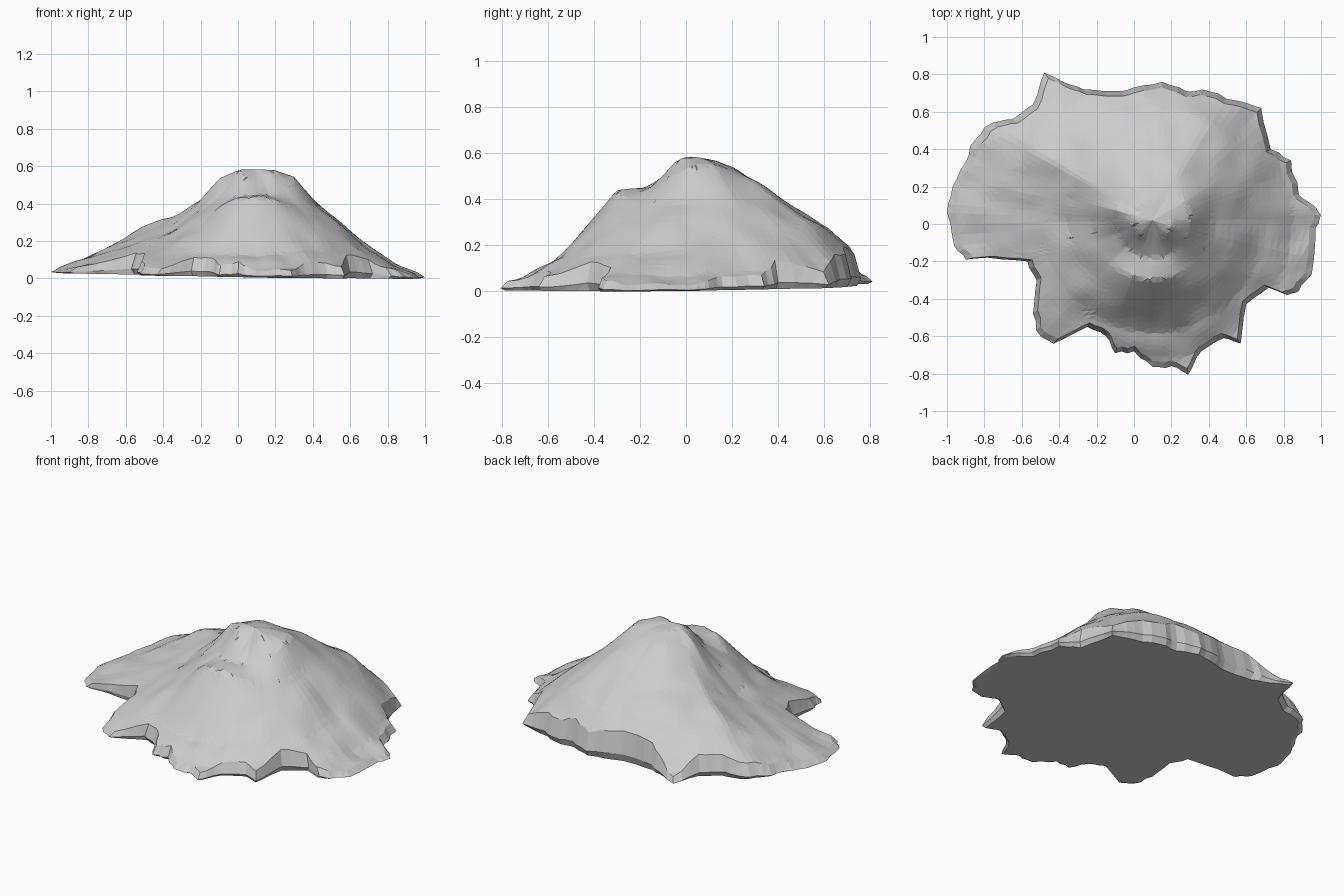
import bpy, bmesh, math
from mathutils import Vector, noise

if "Cube" in bpy.data.objects:
    bpy.data.objects.remove(bpy.data.objects["Cube"])

# Ragged shoreline seen from above (clockwise from the right tip)
OUTLINE = [(1, .05), (.97, -.02), (.95, -.27), (.88, -.36), (.82, -.38), (.72, -.34), (.6, -.43),
           (.57, -.64), (.48, -.61), (.36, -.68), (.29, -.805), (.2, -.76), (.1, -.765), (0, -.68),
           (-.1, -.69), (-.15, -.6), (-.25, -.55), (-.43, -.64), (-.5, -.6), (-.54, -.48),
           (-.52, -.3), (-.57, -.2), (-.78, -.18), (-.9, -.19), (-.96, -.12), (-1, .06),
           (-.97, .2), (-.9, .33), (-.85, .45), (-.76, .54), (-.65, .56), (-.54, .64),
           (-.48, .81), (-.38, .76), (-.27, .72), (-.1, .71), (0, .73), (.15, .76), (.28, .71),
           (.4, .71), (.55, .66), (.68, .62), (.73, .4), (.84, .34), (.88, .16), (.96, .1)]

# Slope profiles: heights at the radii below, by compass angle around the summit
SUMMIT = Vector((.1, .02))
RADII = [0, .1, .2, .32, .45, .6, .75, .9, 1.1]
SLOPES = {
    0: (.58, .54, .39, .28, .16, .06, .01),
    30: (.58, .55, .44, .34, .22, .09, .02),
    60: (.567, .53, .47, .38, .29, .15, .03),
    90: (.567, .525, .45, .36, .27, .12, .03),
    120: (.57, .535, .46, .37, .29, .2, .06),
    150: (.575, .53, .44, .36, .31, .25, .17),
    165: (.58, .54, .41, .30, .25, .19, .13),
    180: (.58, .50, .36, .26, .20, .155, .1),
    200: (.57, .45, .35, .26, .17, .1, .06),
    225: (.55, .43, .36, .26, .16, .09, .03),
    250: (.52, .44, .43, .29, .13, .04, .02),
    270: (.51, .445, .445, .28, .12, .04, .02),
    290: (.52, .44, .415, .28, .14, .06, .02),
    315: (.56, .47, .38, .28, .15, .07, .02),
    340: (.58, .51, .38, .29, .16, .07, .02),
}
ANGLES = sorted(SLOPES) + [360]


def base_z(p):
    return .015 - .015 * p.x + .012 * p.y


def along(profile, r):
    h = (.583,) + profile + (profile[-1] * .4,)
    for i in range(len(RADII) - 1):
        if r <= RADII[i + 1]:
            f = (r - RADII[i]) / (RADII[i + 1] - RADII[i])
            return h[i] + (h[i + 1] - h[i]) * f
    return h[-1]


def height(p):
    d = p - SUMMIT
    a = math.degrees(math.atan2(d.y, d.x)) % 360
    for lo, hi in zip(ANGLES, ANGLES[1:]):
        if a <= hi:
            f = (a - lo) / (hi - lo)
            z0, z1 = along(SLOPES[lo], d.length), along(SLOPES[hi % 360], d.length)
            rough = noise.noise(Vector((p.x * 7, p.y * 7, 0))) * .016 * min(1, d.length * 2)
            return max(z0 + (z1 - z0) * f + rough, base_z(p) + .006)


# Subdivide the shoreline, roughening the points between the corners
shore = []
for i, c in enumerate(OUTLINE):
    a, b = Vector(c), Vector(OUTLINE[(i + 1) % len(OUTLINE)])
    for k in range(3):
        p = a.lerp(b, k / 3)
        if k:
            p += (p - SUMMIT).normalized() * noise.noise(Vector((p.x * 19, p.y * 19, 3))) * .02
        shore.append(p)
shore.reverse()

# Terrain: concentric rings from the summit out to the shore, then tucked under
bm = bmesh.new()
RINGS = 26
rings = []
for j in range(1, RINGS + 1):
    t = j / RINGS
    ring = []
    for s in shore:
        p = SUMMIT.lerp(s, t)
        z = height(p)
        if j == RINGS:
            z = base_z(p) + .3 * (z - base_z(p))
        ring.append(bm.verts.new((p.x, p.y, z)))
    rings.append(ring)
under = []
for s in shore:
    p = SUMMIT.lerp(s, .975)
    under.append(bm.verts.new((p.x, p.y, base_z(p))))
rings.append(under)

top = bm.verts.new((SUMMIT.x, SUMMIT.y, .583))
bottom = bm.verts.new((SUMMIT.x, SUMMIT.y, base_z(SUMMIT)))
n = len(shore)
for i in range(n):
    k = (i + 1) % n
    bm.faces.new((top, rings[0][i], rings[0][k]))
    for a, b in zip(rings, rings[1:]):
        bm.faces.new((a[i], b[i], b[k], a[k]))
    bm.faces.new((bottom, under[k], under[i]))
bmesh.ops.triangulate(bm, faces=bm.faces[:])
bmesh.ops.recalc_face_normals(bm, faces=bm.faces[:])

mesh = bpy.data.meshes.new("mountain")
bm.to_mesh(mesh)
bm.free()
mountain = bpy.data.objects.new("mountain", mesh)
bpy.context.collection.objects.link(mountain)
